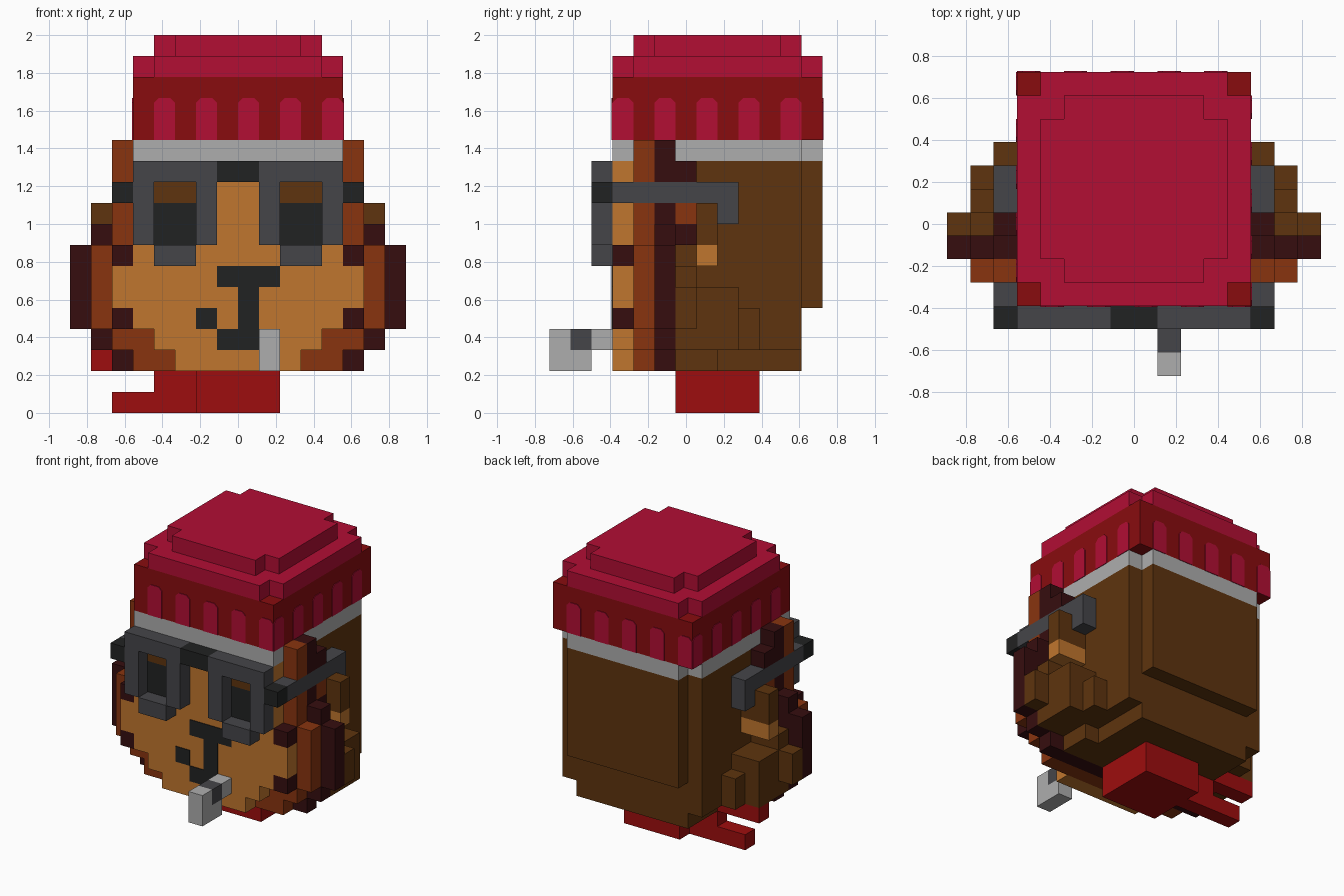
import bpy, bmesh
from mathutils import Vector

cube = bpy.data.objects.get("Cube")
if cube:
    bpy.data.objects.remove(cube, do_unlink=True)

U = 1 / 9  # edge of one block


def linear(c):
    c /= 255
    return c / 12.92 if c <= 0.04045 else ((c + 0.055) / 1.055) ** 2.4


def material(name, r, g, b):
    m = bpy.data.materials.new(name)
    m.use_nodes = True
    col = (linear(r), linear(g), linear(b), 1)
    m.diffuse_color = col
    bsdf = m.node_tree.nodes["Principled BSDF"]
    bsdf.inputs["Base Color"].default_value = col
    bsdf.inputs["Roughness"].default_value = 0.9
    return m


crimson = material("crimson", 178, 14, 52)
dark_red = material("dark red", 137, 12, 15)
red = material("scarf red", 158, 13, 14)
silver = material("light gray", 174, 174, 174)
gray = material("frame gray", 69, 69, 73)
black = material("near black", 33, 34, 34)
tan = material("tan skin", 192, 118, 46)
rust = material("rust brown", 137, 52, 15)
brown = material("brown hair", 94, 52, 14)
maroon = material("dark maroon", 54, 13, 15)


def finish(name, bm, mat):
    bmesh.ops.recalc_face_normals(bm, faces=bm.faces)
    me = bpy.data.meshes.new(name)
    bm.to_mesh(me)
    bm.free()
    me.materials.append(mat)
    ob = bpy.data.objects.new(name, me)
    bpy.context.collection.objects.link(ob)
    return ob


def part(name, mat, boxes, mirror=False):
    """Blocks given as x0, x1, y0, y1, z0, z1 in block units."""
    bm = bmesh.new()
    if mirror:
        boxes = boxes + [(-b[1], -b[0]) + tuple(b[2:]) for b in boxes]
    for x0, x1, y0, y1, z0, z1 in boxes:
        new = bmesh.ops.create_cube(bm, size=1)["verts"]
        for v in new:
            v.co = Vector(((x0 + x1) / 2 + v.co.x * (x1 - x0),
                           (y0 + y1) / 2 + v.co.y * (y1 - y0),
                           (z0 + z1) / 2 + v.co.z * (z1 - z0))) * U
    return finish(name, bm, mat)


def layer(name, mat, y0, y1, rows):
    """Slab with a half width for each run of rows."""
    return part(name, mat, [(-w, w, y0, y1, a, b) for w, a, b in rows])


# Knitted cap
part("cap_crown", crimson, [(-4, 4, -1.5, 4.5, 17, 18), (-3, 3, -2.5, 5.5, 17, 18)])
part("cap_upper", crimson, [(-5, 5, -2.5, 5.5, 16, 17), (-4, 4, -3.5, 6.5, 16, 17)])
part("cap_band", dark_red, [(-5, 5, -3.5, 6.5, 13, 16)])

# Rib stripes with clipped tops, alternating around the band
T, C = 0.04, 0.22
rib = [(0, 0), (1, 0), (1, 2 - C), (1 - C, 2), (C, 2), (0, 2 - C)]
bm = bmesh.new()


def add_rib(start, plane, out, along_x):
    rings = []
    for d in (0, out * T):
        ring = []
        for s, h in rib:
            a, p = start + s, plane + d
            co = (a, p, 13 + h) if along_x else (p, a, 13 + h)
            ring.append(bm.verts.new(Vector(co) * U))
        rings.append(ring)
    bm.faces.new(rings[0])
    bm.faces.new(rings[1])
    for i in range(len(rib)):
        j = (i + 1) % len(rib)
        bm.faces.new((rings[0][i], rings[0][j], rings[1][j], rings[1][i]))


for k in range(5):
    add_rib(-4 + 2 * k, -3.5, -1, True)
    add_rib(-5 + 2 * k, 6.5, 1, True)
    add_rib(-3.5 + 2 * k, 5, 1, False)
    add_rib(-2.5 + 2 * k, -5, -1, False)
finish("cap_ribs", bm, crimson)

# Light band under the cap
part("head_band", silver, [(-5, 5, -3.5, 5.5, 12, 13), (-4, 4, 5.5, 6.5, 12, 13)])

# Head, built in slabs from front to back
layer("face", tan, -3.5, -2.5, [(3, 2, 3), (4, 3, 4), (5, 4, 5), (6, 5, 7), (5, 7, 12)])
part("cheek_edges", maroon,
     [(5, 6, -3.5, -2.5, 7, 8), (5, 6, -3.5, -2.5, 4, 5)], True)
layer("front_hair", rust, -2.5, -1.5,
      [(5, 2, 3), (6, 3, 4), (7, 4, 8), (6, 8, 10), (5, 10, 11), (6, 11, 12)])
part("front_hair_top", rust, [(5, 6, -2.5, -1.5, 12, 13)], True)
layer("middle_hair", maroon, -1.5, -0.5,
      [(6, 2, 3), (7, 3, 4), (8, 4, 8), (7, 8, 9), (6, 9, 10), (5, 10, 11), (6, 11, 12)])
part("middle_hair_top", maroon, [(5, 6, -1.5, -0.5, 12, 13)], True)
part("head_back", brown, [(-5, 5, -0.5, 5.5, 3, 12), (-4, 4, 1.5, 5.5, 2, 3),
                          (-5, 5, -0.5, 1.5, 2, 3), (-4, 4, 5.5, 6.5, 5, 12)])

# Side hair and ears
part("side_locks", brown, [(5, 6, -0.5, 2.5, 3, 6), (5, 6, 2.5, 3.5, 3, 5),
                           (6, 7, -0.5, 2.5, 3, 6), (7, 8, -0.5, 0.5, 4, 6),
                           (5, 7, -0.5, 0.5, 6, 7)], True)
part("temple_dark", maroon, [(5, 6, -0.5, 0.5, 11, 12), (5, 6, -0.5, 0.5, 8, 9)], True)
part("temple_rust", rust, [(5, 6, -0.5, 0.5, 9, 10)], True)
part("ears", brown, [(5, 7, 0.5, 1.5, 8, 10)], True)
part("ear_lobes", tan, [(5, 7, 0.5, 1.5, 7, 8)], True)

# Glasses
part("glasses_frames", gray, [(1, 5, -4.5, -3.5, 11, 12), (1, 2, -4.5, -3.5, 8, 11),
                              (4, 5, -4.5, -3.5, 8, 11), (2, 4, -4.5, -3.5, 7, 8)], True)
part("glasses_bridge", black, [(-1, 1, -4.5, -3.5, 11, 12)])
part("glasses_hinges", black, [(5, 6, -4.5, -3.5, 10, 11)], True)
part("glasses_arms", gray, [(5, 6, -3.5, 2.5, 10, 11), (5, 6, 1.5, 2.5, 9, 10)], True)

# Painted face details
F0, F1 = -3.5 - T, -3.5
part("eyes", black, [(2, 4, F0, F1, 8, 10)], True)
part("eyelids", brown, [(2, 4, F0, F1, 10, 11)], True)
part("nose_and_mouth", black, [(-1, 2, F0, F1, 6, 7), (0, 1, F0, F1, 4, 6),
                               (-1, 1, F0, F1, 3, 4)])
part("mole", black, [(-2, -1, F0, F1, 4, 5)])

# Pipe
part("pipe", silver, [(1, 2, -4.5, -3.5, 3, 4), (1, 2, -6.5, -4.5, 2, 3),
                      (1, 2, -6.5, -5.5, 3, 4)])
part("pipe_bowl", gray, [(1, 2, -5.5, -4.5, 3, 4)])

# Neck scarf with knot and two loose ends
part("scarf", red, [(-2, 2, -0.5, 3.5, 0, 2)])
part("scarf_knot", red, [(-4, -2, 1.5, 2.5, 0, 2)])
part("scarf_ends", red, [(-6, -4, 1.5, 2.5, 0, 1), (-7, -4, 1.5, 2.5, 2, 3)])
